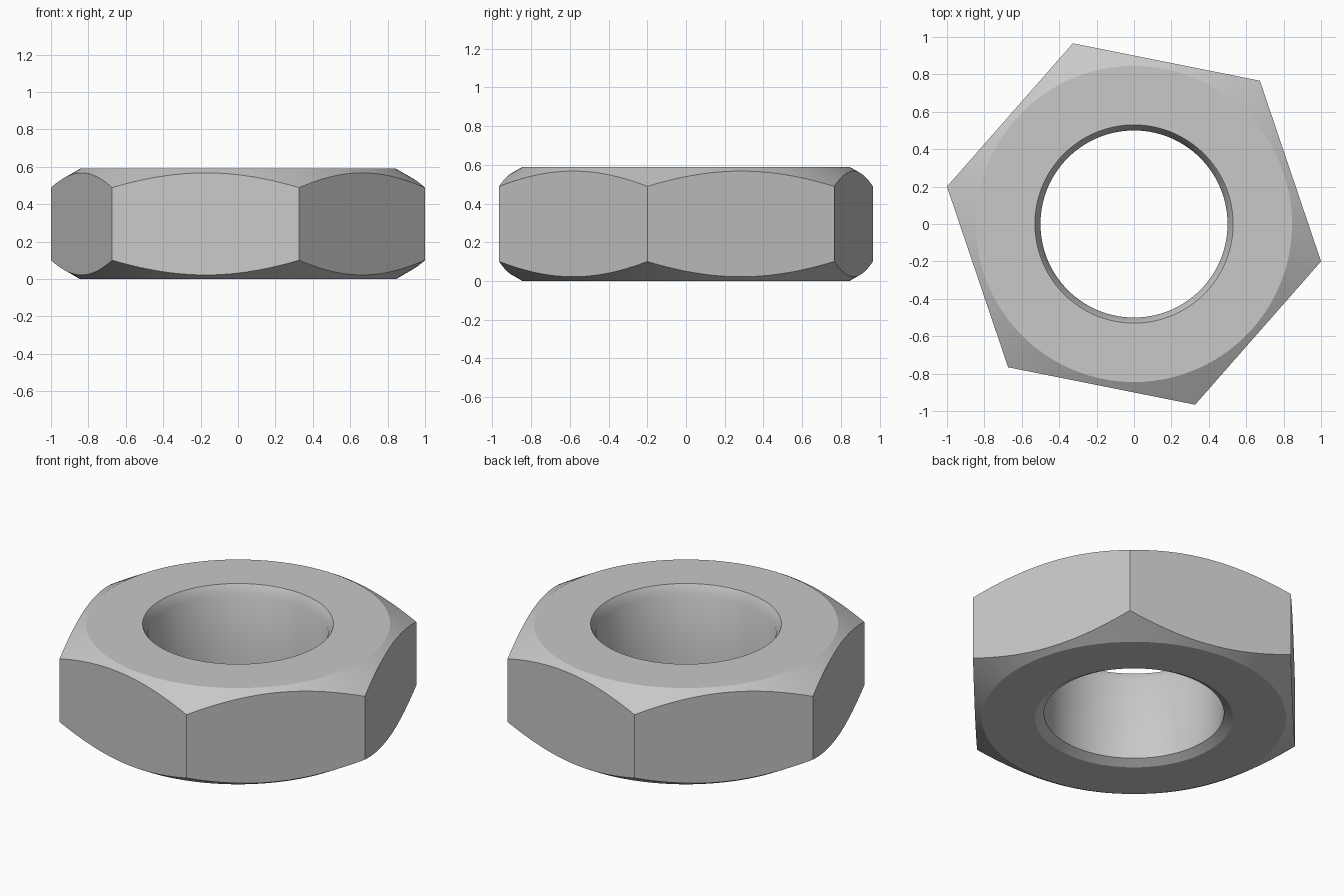
import bpy
import bmesh
import math

cube = bpy.data.objects.get("Cube")
if cube:
    bpy.data.objects.remove(cube, do_unlink=True)

HEIGHT = 0.59
CORNER = 1.0198                      # centre to hexagon corner
APOTHEM = CORNER * math.cos(math.pi / 6)
TURN = math.radians(-11.3)           # rotation of the hexagon
FACE_R = 0.845                       # edge of the flat round faces
SLOPE = math.tan(math.radians(30))   # outer chamfer slope
BORE = 0.5
SEGMENTS = 144

# Steel material
steel = bpy.data.materials.new("steel_grey")
colour = (0.58, 0.58, 0.58, 1)
steel.use_nodes = True
steel.diffuse_color = colour
steel.node_tree.nodes["Principled BSDF"].inputs["Base Color"].default_value = colour


def section(angle):
    """Closed radius/height profile of the nut at an angle from a corner."""
    rim = APOTHEM / math.cos(angle % (math.pi / 3) - math.pi / 6)
    drop = (rim - FACE_R) * SLOPE
    return [
        (BORE, 0.03), (BORE + 0.05, 0),               # lower bore countersink
        (FACE_R, 0), (rim, drop),                     # lower face and chamfer
        (rim, HEIGHT - drop), (FACE_R, HEIGHT),       # flat side, upper chamfer
        (BORE + 0.03, HEIGHT), (BORE, HEIGHT - 0.055)  # upper face, steep lead-in
    ]


# Sweep the section around the axis
bm = bmesh.new()
rings = []
for i in range(SEGMENTS):
    a = 2 * math.pi * i / SEGMENTS
    c, s = math.cos(a + TURN), math.sin(a + TURN)
    rings.append([bm.verts.new((r * c, r * s, z)) for r, z in section(a)])
for i, ring in enumerate(rings):
    after = rings[(i + 1) % SEGMENTS]
    for j in range(len(ring)):
        k = (j + 1) % len(ring)
        bm.faces.new((ring[j], after[j], after[k], ring[k]))
bmesh.ops.recalc_face_normals(bm, faces=bm.faces)

mesh = bpy.data.meshes.new("hex_nut")
bm.to_mesh(mesh)
bm.free()
mesh.materials.append(steel)
nut = bpy.data.objects.new("hex_nut", mesh)
bpy.context.collection.objects.link(nut)

# Smooth bore and chamfers, crisp hexagon edges
bpy.ops.object.select_all(action="DESELECT")
nut.select_set(True)
bpy.context.view_layer.objects.active = nut
bpy.ops.object.shade_smooth_by_angle(angle=math.radians(29.3))
